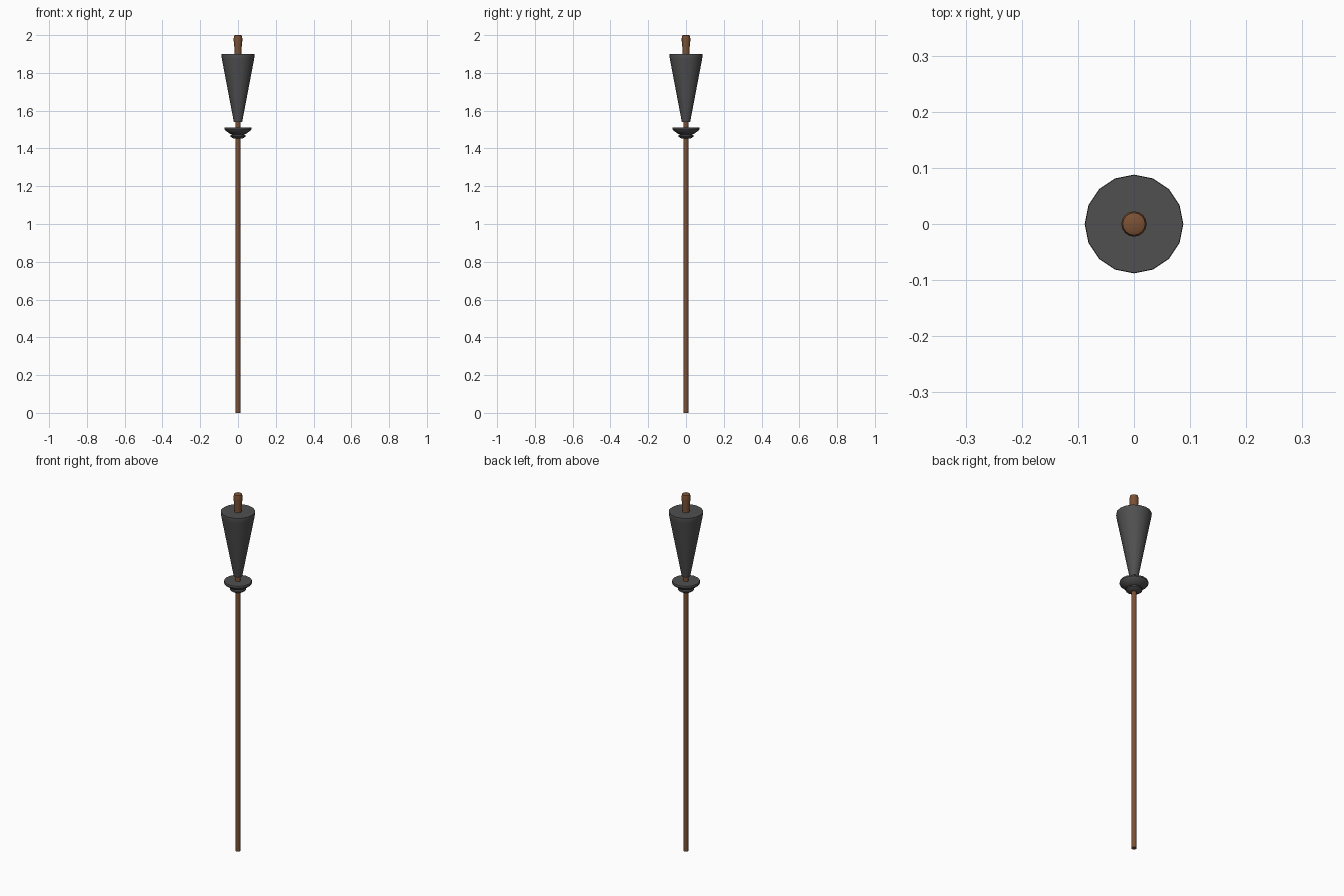
import bpy, bmesh, math

if "Cube" in bpy.data.objects:
    bpy.data.objects.remove(bpy.data.objects["Cube"])


def material(name, rgb):
    m = bpy.data.materials.new(name)
    m.diffuse_color = (*rgb, 1)
    m.use_nodes = True
    m.node_tree.nodes["Principled BSDF"].inputs["Base Color"].default_value = m.diffuse_color
    return m


wood = material("brown_wood", (0.20, 0.082, 0.034))
iron = material("dark_iron", (0.08, 0.08, 0.08))


def lathe(name, profile, sides, mat):
    """Turn a (radius, z) profile into a closed solid around z."""
    bm = bmesh.new()
    rings = []
    for r, z in profile:
        rings.append([bm.verts.new((r * math.cos(a), r * math.sin(a), z))
                      for a in (2 * math.pi * i / sides for i in range(sides))])
    for lo, hi in zip(rings, rings[1:]):
        for i in range(sides):
            j = (i + 1) % sides
            bm.faces.new((lo[i], lo[j], hi[j], hi[i]))
    bm.faces.new(rings[0][::-1])
    bm.faces.new(rings[-1])
    mesh = bpy.data.meshes.new(name)
    bm.to_mesh(mesh)
    bm.free()
    mesh.materials.append(mat)
    ob = bpy.data.objects.new(name, mesh)
    bpy.context.collection.objects.link(ob)
    bpy.context.view_layer.objects.active = ob
    ob.select_set(True)
    bpy.ops.object.shade_smooth_by_angle(angle=math.radians(35))
    ob.select_set(False)
    return ob


# long pole running up into the cone
lathe("pole", [(0.013, 0), (0.013, 1.56)], 12, wood)

# stepped collar under the cone
lathe("collar", [(0.024, 1.452), (0.041, 1.463), (0.041, 1.470), (0.030, 1.474),
                 (0.042, 1.477), (0.069, 1.497), (0.072, 1.503), (0.070, 1.512)],
      16, iron)

# tapered head
lathe("cone_head", [(0.022, 1.54), (0.085, 1.872), (0.088, 1.892), (0.087, 1.90)],
      16, iron)

# wick sticking out of the head
lathe("wick", [(0.019, 1.88), (0.019, 1.93), (0.0225, 1.965), (0.0225, 1.985),
               (0.020, 1.997), (0.014, 2.0)], 16, wood)
